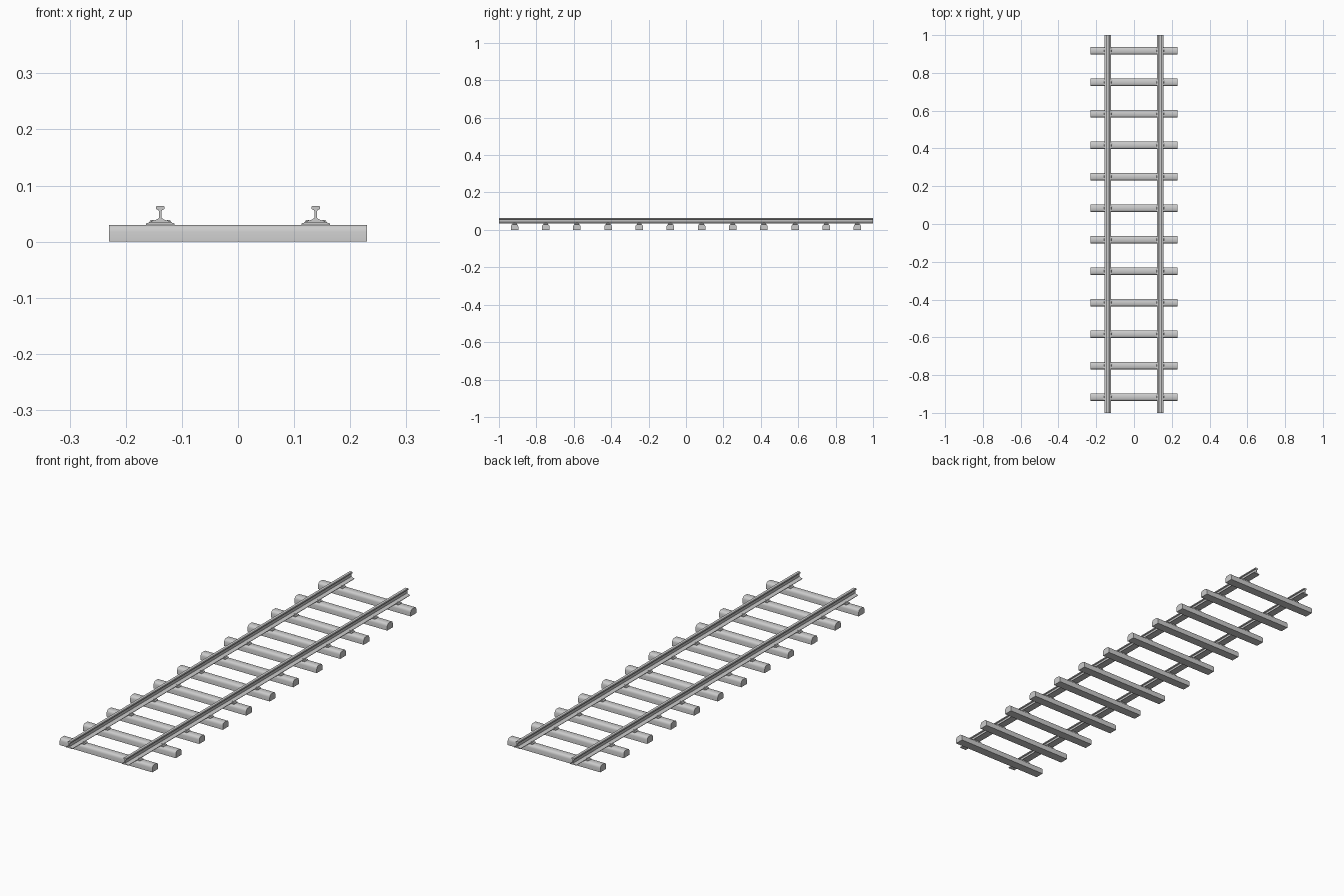
import bpy, bmesh, math

if "Cube" in bpy.data.objects:
    bpy.data.objects.remove(bpy.data.objects["Cube"])

def extrude(name, profile, axis, length, loc):
    """Extrude a closed (across, z) profile, centred, along x or y."""
    bm = bmesh.new()
    def co(u, t, z):
        return (t, u, z) if axis == 'x' else (u, t, z)
    vs = [bm.verts.new(co(u, -length / 2, z)) for u, z in profile]
    face = bm.faces.new(vs)
    ext = bmesh.ops.extrude_face_region(bm, geom=[face])
    moved = [v for v in ext['geom'] if isinstance(v, bmesh.types.BMVert)]
    bmesh.ops.translate(bm, verts=moved, vec=co(0, length, 0))
    bmesh.ops.recalc_face_normals(bm, faces=bm.faces)
    mesh = bpy.data.meshes.new(name)
    bm.to_mesh(mesh)
    bm.free()
    ob = bpy.data.objects.new(name, mesh)
    ob.location = loc
    bpy.context.collection.objects.link(ob)
    bpy.ops.object.select_all(action='DESELECT')
    ob.select_set(True)
    bpy.context.view_layer.objects.active = ob
    bpy.ops.object.shade_smooth_by_angle(angle=math.radians(35))
    return ob

def mirrored(half):
    return half + [(-u, z) for u, z in reversed(half)]

def copy(ob, loc, turn=0):
    new = ob.copy()
    new.location = loc
    new.rotation_euler.z = turn
    bpy.context.collection.objects.link(new)

ys = [(i - 5.5) / 6 for i in range(12)]
GAUGE = 0.1385

# Rails: foot, thin web, rounded head
rail_profile = mirrored([(0.0165, 0.0345), (0.0165, 0.0365), (0.006, 0.0395),
                         (0.0025, 0.0425), (0.0022, 0.054), (0.0035, 0.0565),
                         (0.0075, 0.058), (0.0077, 0.062), (0.006, 0.064)])
rail = extrude("rail", rail_profile, 'y', 2.0, (-GAUGE, 0, 0))
copy(rail, (GAUGE, 0, 0))

# Sleepers with rounded upper edges
sleeper_profile = mirrored([(0.02, 0), (0.02, 0.018), (0.0185, 0.0235),
                            (0.0155, 0.0275), (0.011, 0.03)])
sleeper = extrude("sleeper", sleeper_profile, 'x', 0.46, (0, ys[0], 0))

# Base plates under the rails
plate_profile = mirrored([(0.0255, 0.0295), (0.0255, 0.0325), (0.0185, 0.0345)])
plate = extrude("base_plate", plate_profile, 'y', 0.024, (-GAUGE, ys[0], 0))

# Clips holding the rail foot
clip_profile = [(0.011, 0.0375), (0.0125, 0.039), (0.0175, 0.0385),
                (0.0205, 0.0335), (0.0165, 0.0335)]
clip = extrude("rail_clip", clip_profile, 'y', 0.011, (-GAUGE, ys[0], 0))

for i, y in enumerate(ys):
    if i:
        copy(sleeper, (0, y, 0))
    for x in (-GAUGE, GAUGE):
        for turn in (0, math.pi):
            if i or x > 0 or turn:
                copy(clip, (x, y, 0), turn)
        if i or x > 0:
            copy(plate, (x, y, 0))
